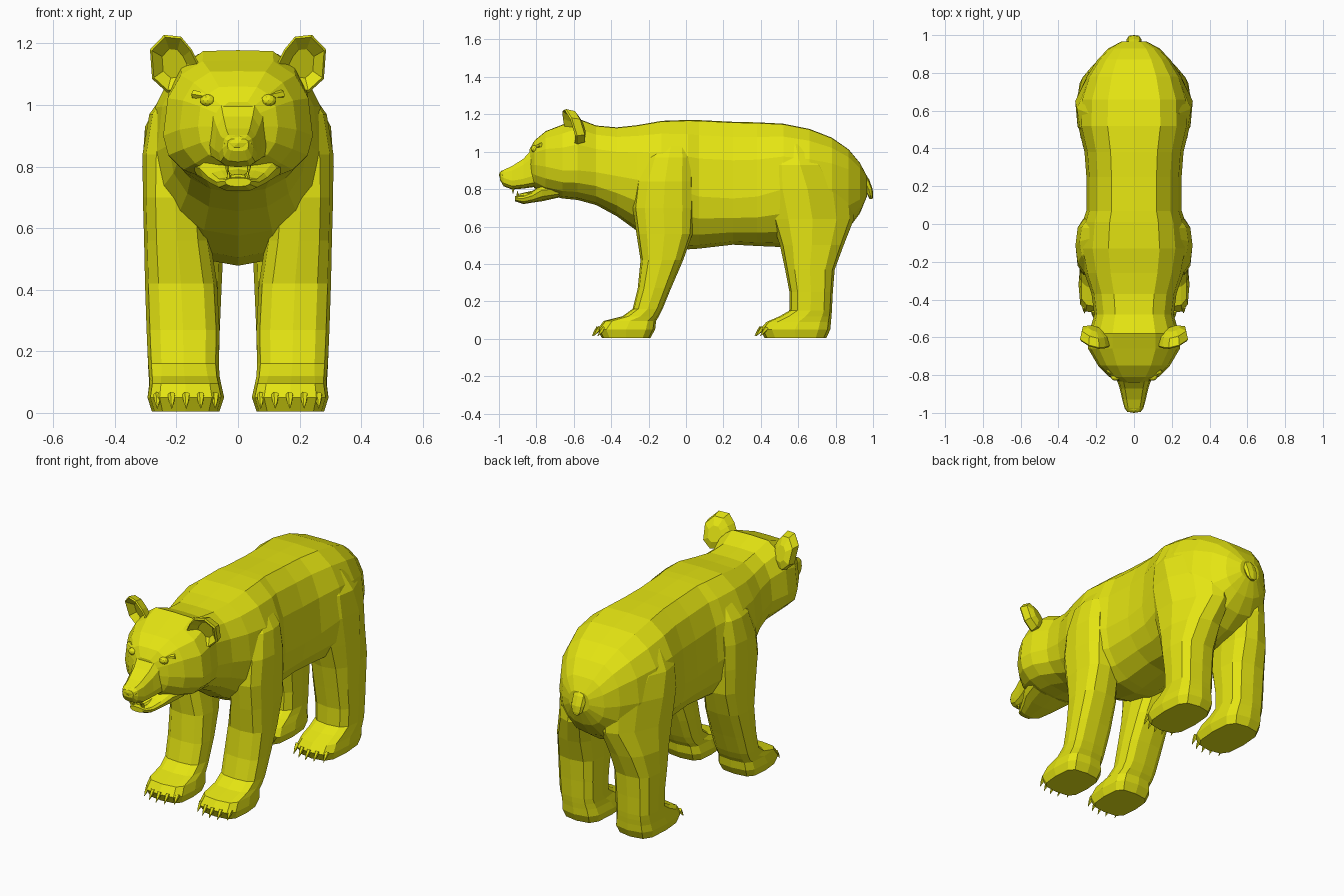
import bpy, bmesh, math
from mathutils import Vector

mat = bpy.data.materials.new("yellow")
mat.diffuse_color = (0.78, 0.78, 0.006, 1)


def finish(name, bm):
    bmesh.ops.recalc_face_normals(bm, faces=bm.faces[:])
    mesh = bpy.data.meshes.new(name)
    bm.to_mesh(mesh)
    bm.free()
    mesh.materials.append(mat)
    ob = bpy.data.objects.new(name, mesh)
    bpy.context.collection.objects.link(ob)
    return ob


def loft(name, rings):
    """Skin a list of equal-length rings and cap both ends."""
    bm = bmesh.new()
    vs = [[bm.verts.new(p) for p in r] for r in rings]
    n = len(rings[0])
    for a, b in zip(vs, vs[1:]):
        for i in range(n):
            j = (i + 1) % n
            bm.faces.new((a[i], a[j], b[j], b[i]))
    bm.faces.new(vs[0])
    bm.faces.new(vs[-1])
    return finish(name, bm)


def curve(n, e):
    """Unit superellipse; a lower exponent gives a boxier shape."""
    out = []
    for i in range(n):
        t = 2 * math.pi * i / n + (math.pi / n if n % 4 else 0)
        c, s = math.cos(t), math.sin(t)
        out.append((math.copysign(abs(c) ** e, c), math.copysign(abs(s) ** e, s)))
    return out


def upright_ring(y, top, bottom, w, mid, n=16, e=0.78, flat=1.0, under=0):
    """Cross-section facing y; flat < 1 levels the top, under rounds the belly."""
    pts = [q if q[1] > -1e-6 else r
           for q, r in zip(curve(n, e), curve(n, e + under))]
    return [(c * w, y, mid + (min(s, flat) / flat * (top - mid) if s > 0
                              else s * (mid - bottom))) for c, s in pts]


def flat_ring(z, x0, x1, y0, y1, e=0.68, side=1, n=12):
    return [(side * ((x0 + x1) / 2 + c * (x1 - x0) / 2),
             (y0 + y1) / 2 + s * (y1 - y0) / 2, z) for c, s in curve(n, e)]


def spike(name, a, b, r):
    a, b = Vector(a), Vector(b)
    q = (b - a).to_track_quat('Z', 'Y')
    ring = lambda p, k: [p + q @ Vector((c * k, s * k, 0)) for c, s in curve(5, 1)]
    return loft(name, [ring(a, r), ring(a.lerp(b, 0.5), r * 0.7), ring(b, r * 0.08)])


def ball(name, loc, scale):
    bm = bmesh.new()
    bmesh.ops.create_icosphere(bm, subdivisions=2, radius=1)
    for v in bm.verts:
        v.co = Vector([l + s * c for l, s, c in zip(loc, scale, v.co)])
    return finish(name, bm)


def merge(base, part):
    """Weld a part into the base skin and discard the part."""
    m = base.modifiers.new("weld", 'BOOLEAN')
    m.operation, m.solver, m.object = 'UNION', 'EXACT', part
    dg = bpy.context.evaluated_depsgraph_get()
    mesh = bpy.data.meshes.new_from_object(base.evaluated_get(dg))
    base.modifiers.clear()
    base.data = mesh
    bpy.data.objects.remove(part)


# head, neck and torso: y, top, bottom, half width, height of widest point
body = loft("body", [upright_ring(*s, flat=.95, under=.12) for s in [
    (-.838, 1.01, .84, .065, .93), (-.81, 1.06, .805, .13, .93),
    (-.75, 1.11, .77, .19, .92), (-.66, 1.145, .75, .243, .90),
    (-.58, 1.178, .742, .24, .90), (-.48, 1.14, .715, .21, .89),
    (-.37, 1.13, .655, .225, .87), (-.26, 1.142, .575, .262, .85),
    (-.13, 1.165, .505, .287, .82), (.01, 1.17, .478, .272, .78),
    (.07, 1.169, .482, .252, .76), (.25, 1.16, .503, .252, .75),
    (.38, 1.157, .496, .262, .76), (.52, 1.15, .49, .296, .80),
    (.66, 1.122, .50, .29, .80), (.78, 1.075, .53, .25, .80),
    (.87, 1.012, .59, .193, .80), (.93, .94, .67, .135, .80),
    (.967, .87, .76, .065, .81)]])

# legs: z, inner x, outer x, front y, back y, squareness
front = [(.005, .06, .28, -.45, -.19, .55), (.05, .045, .294, -.475, -.165, .55),
         (.095, .055, .287, -.44, -.16, .55), (.12, .06, .288, -.34, -.145, .6),
         (.16, .062, .292, -.285, -.125), (.27, .06, .297, -.258, -.08),
         (.42, .068, .302, -.243, -.015), (.56, .09, .305, -.265, .035),
         (.70, .1, .309, -.285, .045, .72), (.84, .1, .31, -.27, .045, .8),
         (.97, .1, .288, -.225, .04, .85), (1.06, .1, .225, -.17, .02, .9)]
hind = [(.005, .06, .28, .42, .75, .6), (.05, .045, .294, .395, .772, .6),
        (.09, .055, .289, .43, .775, .6), (.12, .06, .29, .50, .778, .65),
        (.15, .062, .292, .552, .78), (.25, .06, .296, .553, .785),
        (.37, .055, .3, .53, .795, .7), (.50, .05, .306, .502, .843, .74),
        (.64, .035, .312, .455, .898, .78), (.80, .035, .315, .41, .89, .84),
        (.93, .05, .302, .42, .80, .95), (1.04, .06, .24, .46, .71, .95)]


def taper(p):
    """Draw the back of the thigh in towards the tail."""
    x, y, z = p
    k = 1.25 * max(0, y - .64) * min(1, max(0, (z - .4) / .25))
    return (x * (1 - k), y, z)


for side in (-1, 1):
    for label, rows in (("front_leg", front), ("hind_leg", hind)):
        merge(body, loft(label, [[taper(p) for p in flat_ring(*r, side=side)]
                                 for r in rows]))

# muzzle, blending up into the forehead
merge(body, loft("muzzle", [upright_ring(*s, n=12, e=.68, flat=.9) for s in [
    (-.76, 1.055, .815, .12, .88), (-.82, 1.015, .81, .092, .87),
    (-.87, .962, .803, .076, .855), (-.93, .923, .798, .062, .845),
    (-.975, .903, .815, .05, .86), (-.995, .89, .85, .035, .87)]]))

# lower jaw
loft("jaw", [upright_ring(*s, n=12) for s in [
    (-.68, .83, .755, .15, .80), (-.77, .825, .735, .125, .795),
    (-.82, .79, .728, .095, .765), (-.87, .768, .72, .07, .75),
    (-.915, .763, .735, .042, .752)]])
loft("tongue", [upright_ring(*s, n=8) for s in [
    (-.78, .80, .76, .05, .78), (-.85, .785, .755, .04, .77),
    (-.89, .775, .757, .025, .765)]])

# nose and tail
ball("nose", (0, -.976, .876), (.046, .024, .026))
loft("tail", [flat_ring(*s, n=8) for s in [
    (.89, -.03, .03, .90, .955, .85), (.85, -.042, .042, .925, .98, .85),
    (.80, -.04, .04, .955, .998, .85), (.765, -.032, .032, .972, 1.0, .85),
    (.748, -.014, .014, .98, .998, .85)]])

# ears: front outline, cupped, leaning forward and turned outward
outline = [(.125, 1.13), (.15, 1.18), (.185, 1.222), (.24, 1.228),
           (.286, 1.18), (.279, 1.085), (.23, 1.04), (.16, 1.05)]
cx, cz = .207, 1.135
for side in (-1, 1):
    rings = []
    for k, depth in ((.45, .07), (.88, .05), (1, .005), (.92, -.004), (.5, .035)):
        ring = []
        for x, z in outline:
            px, pz = cx + (x - cx) * k, cz + (z - cz) * k
            y = -.595 - (pz - 1.045) * .33 + (px - cx) * .3 + depth
            ring.append((side * px, y, pz))
        rings.append(ring)
    loft("ear", rings)

    # eye and brow
    ball("eye", (side * .098, -.81, 1.015), (.026, .02, .02))
    spike("brow", (side * .145, -.775, 1.036), (side * .06, -.822, 1.02), .014)

    # teeth
    spike("upper_fang", (side * .036, -.925, .815), (side * .034, -.925, .775), .009)
    spike("lower_fang", (side * .03, -.898, .758), (side * .032, -.902, .79), .008)

    # claws follow the rounded front of each foot
    for y0 in (-.467, .403):
        for i in range(5):
            t = (i - 2) / 2
            x = side * (.168 + t * .094)
            y = y0 + .03 * t * t
            spike("claw", (x, y, .06), (x, y - .036, .014), .013)
